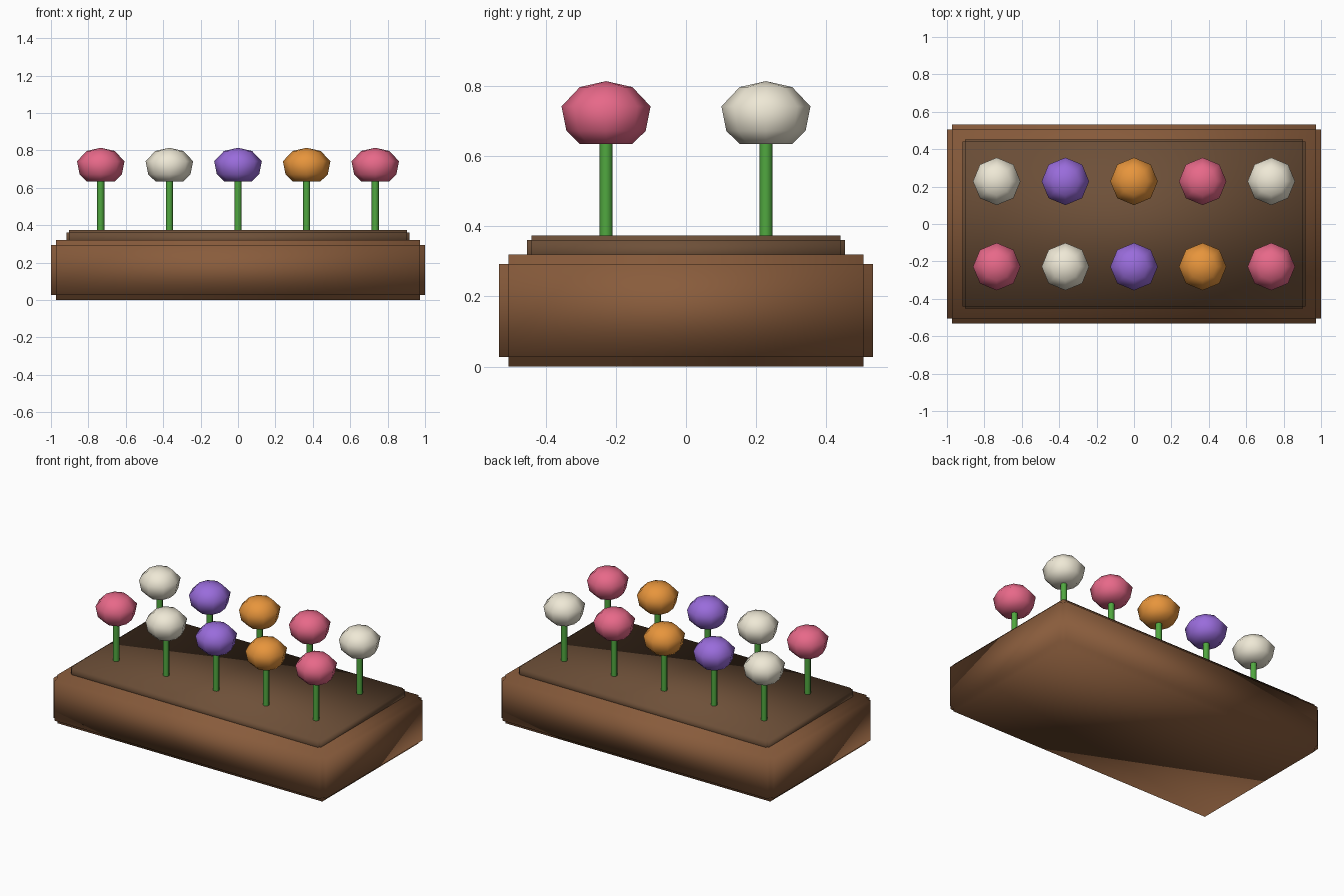
import bpy, bmesh, math
from itertools import product

if "Cube" in bpy.data.objects:
    bpy.data.objects.remove(bpy.data.objects["Cube"])


def material(name, rgb):
    m = bpy.data.materials.new(name)
    m.diffuse_color = (*rgb, 1)
    m.use_nodes = True
    m.node_tree.nodes["Principled BSDF"].inputs["Base Color"].default_value = m.diffuse_color
    return m


def finish(name, bm, mat):
    bmesh.ops.recalc_face_normals(bm, faces=bm.faces)
    for f in bm.faces:
        f.smooth = True
    me = bpy.data.meshes.new(name)
    bm.to_mesh(me)
    bm.free()
    me.materials.append(mat)
    ob = bpy.data.objects.new(name, me)
    bpy.context.collection.objects.link(ob)
    return ob


def notched_box(name, hx, hy, z0, z1, n, mat):
    """Box whose edges are cut by a small square rebate of size n."""
    xs = (-hx, -hx + n, hx - n, hx)
    ys = (-hy, -hy + n, hy - n, hy)
    zs = (z0, z0 + n, z1 - n, z1)
    # core cell plus one slab on each of its six sides
    cells = {c for c in product(range(3), repeat=3) if sum(i != 1 for i in c) <= 1}
    bm = bmesh.new()
    verts = {}

    def vert(i):
        if i not in verts:
            verts[i] = bm.verts.new((xs[i[0]], ys[i[1]], zs[i[2]]))
        return verts[i]

    for c in cells:
        for axis, side in product(range(3), (0, 1)):
            nb = list(c)
            nb[axis] += 2 * side - 1
            if tuple(nb) in cells:
                continue
            a, b = [k for k in range(3) if k != axis]
            loop = []
            for u, v in ((0, 0), (1, 0), (1, 1), (0, 1)):
                i = list(c)
                i[axis] += side
                i[a] += u
                i[b] += v
                loop.append(vert(tuple(i)))
            bm.faces.new(loop)
    return finish(name, bm, mat)


def lathe(name, profile, sides, x, y, mat):
    """Closed turned shape from (radius, z) points; radius 0 makes a tip."""
    bm = bmesh.new()
    rings = []
    for r, z in profile:
        count = sides if r else 1
        rings.append([bm.verts.new((x + r * math.cos(2 * math.pi * k / sides),
                                    y + r * math.sin(2 * math.pi * k / sides), z))
                      for k in range(count)])
    for lo, hi in zip(rings, rings[1:]):
        for k in range(sides):
            j = (k + 1) % sides
            if len(hi) == 1:
                bm.faces.new((lo[k], lo[j], hi[0]))
            else:
                bm.faces.new((lo[k], lo[j], hi[j], hi[k]))
    for ring in (rings[0], rings[-1]):
        if len(ring) > 1:
            bm.faces.new(ring)
    return finish(name, bm, mat)


wood = material("wood", (0.25, 0.107, 0.045))
earth = material("earth", (0.155, 0.08, 0.04))
green = material("stem_green", (0.08, 0.39, 0.05))
petals = [material("pink", (0.80, 0.14, 0.25)), material("cream", (0.86, 0.81, 0.67)),
          material("purple", (0.32, 0.15, 0.71)), material("orange", (0.80, 0.30, 0.045))]

# Planter and soil
notched_box("planter_box", 1.0, 0.533, 0.0, 0.32, 0.027, wood)
notched_box("soil", 0.917, 0.453, 0.28, 0.374, 0.013, earth)

# Two rows of flowers with cycling colours
bloom = [(0.074, 0.634), (0.113, 0.672), (0.127, 0.742), (0.075, 0.797), (0, 0.814)]
for row, col in product(range(2), range(5)):
    x, y = (col - 2) * 0.367, (-0.228, 0.228)[row]
    tag = f"{row + 1}_{col + 1}"
    stem = lathe(f"stem_{tag}", [(0.019, 0.34), (0.019, 0.66)], 8, x, y, green)
    bpy.ops.object.select_all(action='DESELECT')
    stem.select_set(True)
    bpy.context.view_layer.objects.active = stem
    bpy.ops.object.shade_smooth_by_angle(angle=math.radians(50))
    lathe(f"flower_{tag}", bloom, 8, x, y, petals[(row + col) % 4])
